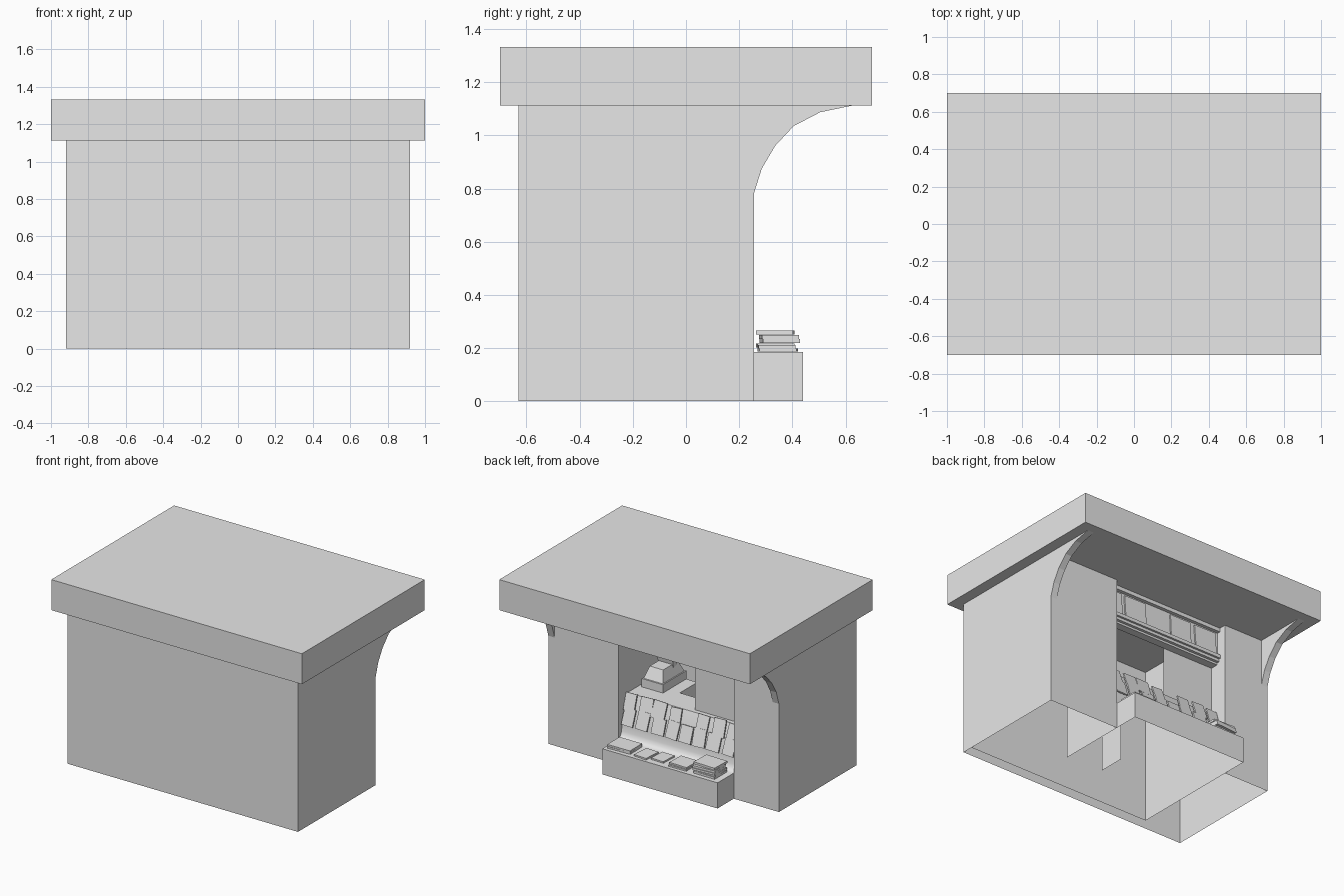
import bpy, math, random
from mathutils import Vector, Matrix

if "Cube" in bpy.data.objects:
    bpy.data.objects.remove(bpy.data.objects["Cube"])
random.seed(4)

grey = bpy.data.materials.new("plain grey")
grey.use_nodes = True
grey.diffuse_color = (0.8, 0.8, 0.8, 1)
grey.node_tree.nodes["Principled BSDF"].inputs["Base Color"].default_value = (0.8, 0.8, 0.8, 1)

LEFT, RIGHT = 0.36, -0.56      # sides of the serving opening
FACE, LEDGE = 0.255, 0.48      # serving face and ledge height


def make(name, verts, faces, smooth=False):
    mesh = bpy.data.meshes.new(name)
    mesh.from_pydata(verts, [], faces)
    mesh.materials.append(grey)
    obj = bpy.data.objects.new(name, mesh)
    bpy.context.collection.objects.link(obj)
    if smooth:
        bpy.ops.object.select_all(action='DESELECT')
        obj.select_set(True)
        bpy.context.view_layer.objects.active = obj
        bpy.ops.object.shade_smooth_by_angle(angle=math.radians(40))
    return obj


def box(name, x, y, z, tilt=(0, 0, 0), taper=1.0):
    """Box between ranges, turned about its centre, top scaled by taper."""
    c = Vector((sum(x) / 2, sum(y) / 2, sum(z) / 2))
    h = Vector((abs(x[1] - x[0]) / 2, abs(y[1] - y[0]) / 2, abs(z[1] - z[0]) / 2))
    ring = [(-1, -1), (1, -1), (1, 1), (-1, 1)]
    verts = [(a * h.x * t, b * h.y * t, s * h.z)
             for s, t in ((-1, 1), (1, taper)) for a, b in ring]
    faces = [(3, 2, 1, 0), (4, 5, 6, 7)]
    faces += [(i, (i + 1) % 4, (i + 1) % 4 + 4, i + 4) for i in range(4)]
    obj = make(name, verts, faces)
    turn = Matrix.Rotation(tilt[2], 4, 'Z') @ Matrix.Rotation(tilt[0], 4, 'X') @ Matrix.Rotation(tilt[1], 4, 'Y')
    obj.matrix_world = Matrix.Translation(c) @ turn
    return obj


def walls(name, path, low, high):
    """Upright sheet following a ground-plan path."""
    n = len(path)
    verts = [(x, y, z) for z in (low, high) for x, y in path]
    return make(name, verts, [(i, i + 1, i + 1 + n, i + n) for i in range(n - 1)])


def strip(name, profile, x0, x1, smooth=False):
    """Sheet sweeping a y-z profile across x."""
    n = len(profile)
    verts = [(x, y, z) for x in (x0, x1) for y, z in profile]
    return make(name, verts, [(i, i + 1, i + 1 + n, i + n) for i in range(n - 1)], smooth)


def prism(name, profile, x0, x1):
    """Solid from a y-z outline."""
    n = len(profile)
    verts = [(x, y, z) for x in (x0, x1) for y, z in profile]
    faces = [tuple(range(n))[::-1], tuple(range(n, 2 * n))]
    faces += [(i, (i + 1) % n, (i + 1) % n + n, i + n) for i in range(n)]
    return make(name, verts, faces)


# Roof slab
box("roof", (-1, 1), (-0.7, 0.7), (1.113, 1.333))

# Outer walls, piers, opening cheeks and inner back wall, open underneath
walls("booth_walls", [(LEFT, -0.25), (LEFT, FACE), (0.92, FACE), (0.92, -0.63),
                      (-0.92, -0.63), (-0.92, FACE), (RIGHT, FACE),
                      (RIGHT, -0.55), (0.92, -0.55)], 0, 1.113)

# Curved brackets under the roof overhang
curve = [(0.255, 0.78), (0.285, 0.875), (0.335, 0.96), (0.405, 1.035), (0.505, 1.087), (0.63, 1.113)]
for side, sign in (("left", 1), ("right", -1)):
    prism(side + "_bracket", curve + [(FACE, 1.113)], sign * 0.87, sign * 0.92)

# Low counter in front of the opening
walls("counter_sides", [(LEFT, FACE), (LEFT, 0.44), (RIGHT, 0.44), (RIGHT, FACE)], 0, 0.185)

# Counter top sweeping up into the display slope and ledge
strip("display", [(0.44, 0.185), (0.265, 0.185), (0.245, 0.19), (0.23, 0.205), (0.22, 0.23),
                  (0.215, 0.27), (0.205, 0.34), (0.15, LEDGE), (-0.04, LEDGE), (-0.04, 0.44)],
      LEFT, RIGHT, True)

# Ledge extension carrying the till
box("till_stand", (0.077, LEFT), (-0.24, -0.04), (0.44, LEDGE))
walls("till_stand_end", [(0.077, -0.04), (0.077, -0.23)], 0, 0.44)

# Till with base, sloped body and raised display
box("till_base", (0.166, 0.336), (-0.24, 0.026), (LEDGE, 0.54))
box("till_body", (0.175, 0.327), (-0.23, 0.015), (0.54, 0.62), taper=0.7)
box("till_display", (0.19, 0.312), (-0.16, -0.12), (0.6, 0.69), (-0.2, 0, 0))

# Side panel closing part of the window
walls("window_panel", [(RIGHT, 0.117), (-0.153, 0.117)], LEDGE, 1.113)

# Two rows of magazines leaning on the slope
for row, (y, z, count) in enumerate(((0.188, 0.44, 8), (0.222, 0.345, 8))):
    step = (LEFT - RIGHT) / count
    for i in range(count):
        if row == 0 and i == 3:
            continue
        x = RIGHT + step * (i + 0.5) + random.uniform(-0.012, 0.012)
        w = random.uniform(0.042, 0.054)
        top = z + random.uniform(0.045, 0.065)
        box(f"magazine_{row}_{i}", (x - w, x + w), (y - 0.005, y + 0.005), (z - 0.06, top),
            (0.33, random.uniform(-0.06, 0.06), 0))

# Flat papers and stacks on the counter: centre x, half width, half depth, sheets, thickness
piles = [(0.25, 0.09, 0.07, 2, 0.013), (0.07, 0.05, 0.065, 1, 0.012), (-0.05, 0.05, 0.06, 1, 0.012),
         (-0.22, 0.07, 0.065, 2, 0.012), (-0.43, 0.085, 0.07, 5, 0.016)]
for p, (x, w, d, count, thick) in enumerate(piles):
    for k in range(count):
        y = 0.345 + random.uniform(-0.01, 0.01)
        z = 0.186 + k * thick
        box(f"paper_{p}_{k}", (x - w, x + w), (y - d, y + d), (z, z + thick * 0.95),
            (0, 0, random.uniform(-0.08, 0.08)))

# Upper fascia with rails and mouldings
walls("fascia", [(LEFT, 0.18), (RIGHT, 0.18)], 0.87, 1.113)
box("fascia_top_rail", (RIGHT, LEFT), (0.18, 0.205), (1.085, 1.112))
box("fascia_lower_rail", (RIGHT, LEFT), (0.17, 0.21), (0.885, 0.91))
box("fascia_moulding", (RIGHT, LEFT), (0.15, 0.195), (0.865, 0.885))
box("fascia_underside", (RIGHT, LEFT), (0.117, 0.175), (0.85, 0.865))

# Magazines shown on the fascia
for i, (x, w) in enumerate(((0.305, 0.04), (0.15, 0.088), (-0.235, 0.085), (-0.445, 0.088))):
    box(f"fascia_magazine_{i}", (x - w, x + w), (0.186, 0.196), (0.915, 1.07),
        (0.06, random.uniform(-0.03, 0.03), 0))
